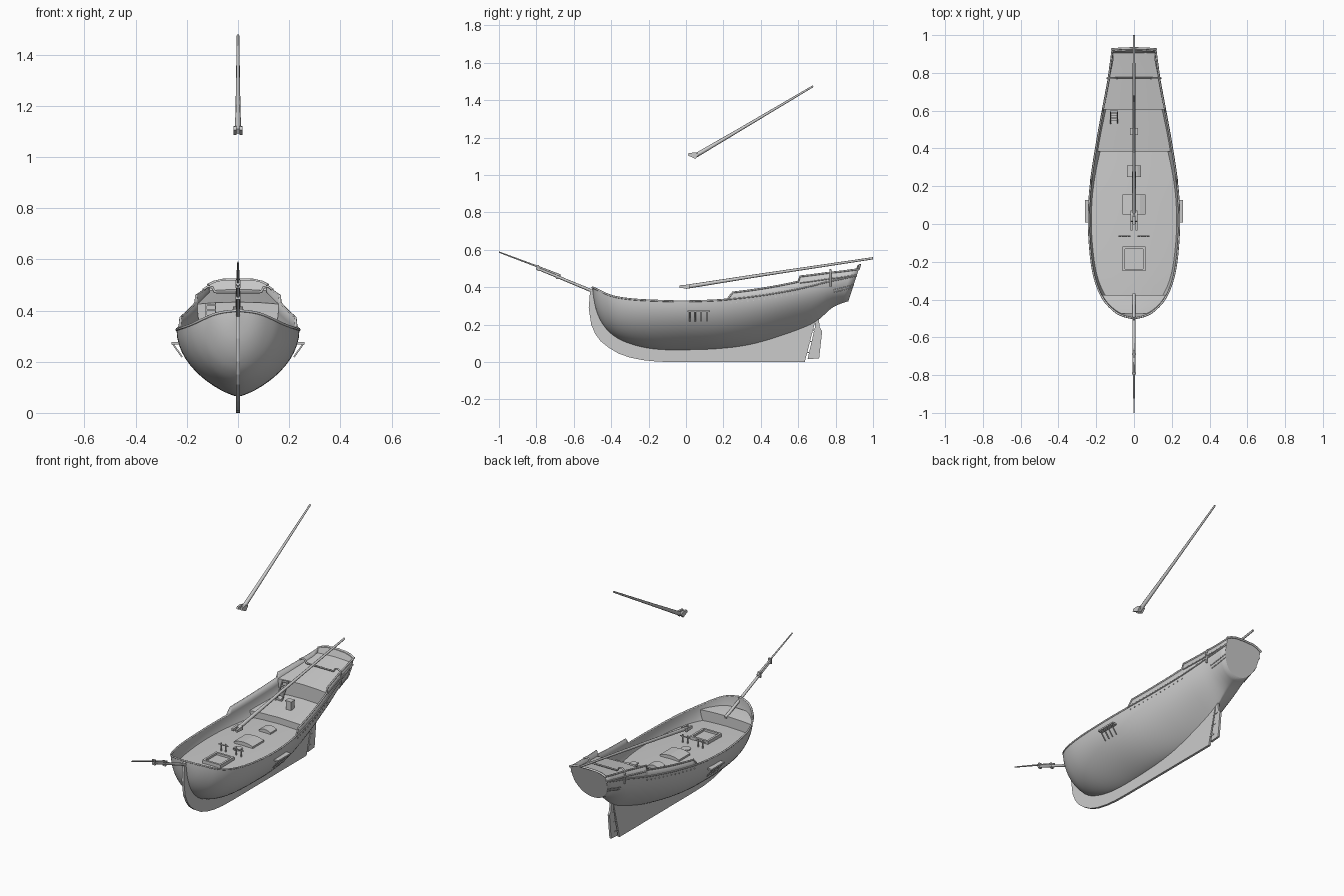
import bpy, bmesh, math
from mathutils import Vector

if "Cube" in bpy.data.objects:
    bpy.data.objects.remove(bpy.data.objects["Cube"])


def mesh_obj(name, verts, faces, smooth=None, fix=True):
    me = bpy.data.meshes.new(name)
    me.from_pydata([tuple(v) for v in verts], [], faces)
    if fix:
        bm = bmesh.new()
        bm.from_mesh(me)
        bmesh.ops.recalc_face_normals(bm, faces=bm.faces)
        bm.to_mesh(me)
        bm.free()
    ob = bpy.data.objects.new(name, me)
    bpy.context.collection.objects.link(ob)
    if smooth:
        bpy.ops.object.select_all(action='DESELECT')
        ob.select_set(True)
        bpy.context.view_layer.objects.active = ob
        bpy.ops.object.shade_smooth_by_angle(angle=math.radians(smooth))
    return ob


def box(name, c, s):
    v = [(c[0] + i * s[0] / 2, c[1] + j * s[1] / 2, c[2] + k * s[2] / 2)
         for i in (-1, 1) for j in (-1, 1) for k in (-1, 1)]
    f = [(0, 1, 3, 2), (4, 6, 7, 5), (0, 4, 5, 1), (2, 3, 7, 6), (0, 2, 6, 4), (1, 5, 7, 3)]
    return mesh_obj(name, v, f)


def prism(name, pts, step):
    # extrude a planar 3D outline by a vector
    n, st = len(pts), Vector(step)
    v = [Vector(p) for p in pts]
    v += [p + st for p in v]
    f = [tuple(range(n)), tuple(range(2 * n - 1, n - 1, -1))]
    f += [(i, (i + 1) % n, n + (i + 1) % n, n + i) for i in range(n)]
    return mesh_obj(name, v, f)


def tube(name, pts, r, r_end=None, res=2):
    cu = bpy.data.curves.new(name, 'CURVE')
    cu.dimensions = '3D'
    cu.bevel_depth, cu.bevel_resolution, cu.use_fill_caps = r, res, True
    sp = cu.splines.new('POLY')
    sp.points.add(len(pts) - 1)
    for i, p in enumerate(pts):
        sp.points[i].co = (*p, 1)
        if r_end:
            sp.points[i].radius = 1 + (r_end / r - 1) * i / (len(pts) - 1)
    tmp = bpy.data.objects.new(name, cu)
    bpy.context.collection.objects.link(tmp)
    me = bpy.data.meshes.new_from_object(tmp)
    bpy.data.objects.remove(tmp)
    ob = bpy.data.objects.new(name, me)
    bpy.context.collection.objects.link(ob)
    return ob


def interp(tab, y, smooth=True):
    if y <= tab[0][0]:
        return tab[0][1]
    if y >= tab[-1][0]:
        return tab[-1][1]
    i = max(k for k in range(len(tab)) if tab[k][0] <= y)
    (x0, a), (x1, b) = tab[i], tab[i + 1]
    h = x1 - x0
    t = (y - x0) / h
    if not smooth:
        return a + (b - a) * t
    l, q = tab[max(i - 1, 0)], tab[min(i + 2, len(tab) - 1)]
    m0, m1 = (b - l[1]) / (x1 - l[0]) * h, (q[1] - a) / (q[0] - x0) * h
    return ((2 * t**3 - 3 * t**2 + 1) * a + (t**3 - 2 * t**2 + t) * m0
            + (3 * t**2 - 2 * t**3) * b + (t**3 - t**2) * m1)


# Hull lines along y: sheer, keel rabbet, half beam, section fullness, bulwark step
SHEER = [(-.5, .40), (-.4, .355), (-.3, .337), (-.15, .328), (0, .325), (.2, .333),
         (.4, .355), (.6, .39), (.8, .44), (.87, .462)]
KEEL = [(-.5, .385), (-.49, .32), (-.477, .268), (-.45, .21), (-.41, .16), (-.35, .118),
        (-.25, .083), (-.14, .066), (0, .064), (.18, .071), (.34, .091), (.5, .134),
        (.66, .193), (.72, .235), (.77, .28), (.82, .308), (.87, .325)]
BEAM = [(-.5, .004), (-.49, .05), (-.475, .085), (-.45, .118), (-.41, .155), (-.35, .188),
        (-.25, .218), (-.1, .236), (.05, .24), (.2, .231), (.4, .202), (.6, .166), (.87, .115)]
FULL = [(-.5, 1), (-.35, 1.2), (-.1, 1.5), (.2, 1.5), (.45, 1.9), (.65, 2.1), (.77, 1.4), (.87, .9)]
STEP = [(.22, 0), (.25, .035), (.6, .04), (.61, .066), (.87, .035)]


def half_width(y, z):
    s, k = interp(SHEER, y), interp(KEEL, y)
    t = min(1, max(0, (z - k) / (s - k)))
    return interp(BEAM, y) * (1 - (1 - t)**2)**(interp(FULL, y) / 2)


def rake(y, z):
    return y + max(0, (y - .75) / .12) * .055 * (z - .33) / .17


def top(y):
    return interp(SHEER, y) + interp(STEP, y, False)


ys = sorted([-.5 + 1.37 * (i / 70)**1.5 for i in range(71)] + [.22, .25, .6, .61])
ROWS = 14


def half_section(y):
    s, k = interp(SHEER, y), interp(KEEL, y)
    out = []
    for j in range(ROWS + 1):
        z = k + (s - k) * (1 - math.cos(math.pi / 2 * j / ROWS))
        out.append((half_width(y, z), rake(y, z), z))
    z = top(y) + .001
    return out + [(interp(BEAM, y), rake(y, z), z)]


# Hull shell
verts, faces = [], []
W = 2 * (ROWS + 2) - 1
for y in ys:
    h = half_section(y)
    verts += [(-x, yy, z) for x, yy, z in h[:0:-1]] + h
for i in range(len(ys) - 1):
    for j in range(W - 1):
        a = i * W + j
        faces.append((a, a + W, a + W + 1, a + 1))
hull = mesh_obj("hull", verts, faces, 40, fix=False)
mod = hull.modifiers.new("planking", 'SOLIDIFY')
mod.thickness, mod.offset = .006, -1

# Transom with arched top
ring = verts[-W:]
xt, yt, zt = ring[-1]
arch = [(xt * c, yt + .006 * (1 - c * c), zt + .022 * (1 - c**4)) for c in (.8, .5, 0, -.5, -.8)]
prism("transom", ring + arch, (0, -.012, 0))
tube("taffrail", [(xt + .004, yt, zt)] + arch + [(-xt - .004, yt, zt)], .006)

# Cap rail all round, rubbing rails and stern mouldings
side = [(interp(BEAM, y) - .001, rake(y, top(y)), top(y)) for y in ys]
tube("cap_rail", [(-x, y, z) for x, y, z in side[::-1]] + side, .005)
for sx in (-1, 1):
    for name, drop, y0 in (("rubbing_rail", 0, .21), ("poop_rail", -.033, .61),
                           ("stern_moulding", .05, .77), ("stern_moulding", .065, .77)):
        pts = []
        for y in [q for q in ys if q >= y0]:
            z = interp(SHEER, y) - drop * (1 if drop > 0 else (.9 - y) / .3)
            pts.append((sx * (half_width(y, z) + .001), rake(y, z), z))
        tube(name, pts, .004 if drop <= 0 else .0025, res=1)
    # Scuppers
    for i in range(13):
        y = .24 + .03 * i
        z = interp(SHEER, y) - .02
        box("scupper", (sx * half_width(y, z), y, z), (.006, .006, .005))

# Stepped decks with a slight camber
deck = [(-.475 + .02 * i, .34 - .003 * i) for i in range(6)]
deck += [(-.375 + .04 * i, .265 + .0004 * i) for i in range(20)]
deck += [(.385 + .044 * i, .31 + .006 * i) for i in range(6)]
deck += [(.605 + .052 * i, .425 + .009 * i) for i in range(7)]
cs = (-1, -.6, 0, .6, 1)
verts, faces = [], []
for y, z in deck:
    w = max(.003, half_width(min(y, .87), z) - .004)
    verts += [(w * c, y, z + .05 * w * (1 - c * c)) for c in cs]
for i in range(len(deck) - 1):
    faces += [(5 * i + j, 5 * i + j + 1, 5 * i + j + 6, 5 * i + j + 5) for j in range(4)]
mesh_obj("decks", verts, faces, 30)

# Keel, stem and deadwood
outer = [(-.512, .39), (-.52, .29), (-.507, .2), (-.485, .15), (-.455, .11), (-.415, .078),
         (-.36, .045), (-.3, .024), (-.23, .01), (-.15, .002), (-.05, 0), (.635, 0), (.69, .215)]
inner = [(y, interp(KEEL, y) + .01) for y in (.66, .5, .34, .18, 0, -.14, -.25, -.35, -.41, -.45, -.477, -.49)]
prism("keel", [(-.007, y, z) for y, z in outer + inner + [(-.497, .395)]], (.014, 0, 0))

# Rudder with pintles
prism("rudder", [(-.006, y, z) for y, z in
      ((.65, .015), (.712, .02), (.728, .165), (.715, .185), (.708, .25), (.69, .25), (.69, .19))], (.012, 0, 0))
for z in (.05, .11, .17):
    box("pintle", (0, .65 + .23 * z, z), (.017, .035, .006))

# Spars
tube("bowsprit", [(0, -.37, .325), (0, -.8, .503)], .009, .007)
tube("jib_boom", [(0, -.67, .462), (0, -.8, .513), (0, -1, .588)], .006, .0035)
for y, z in ((-.69, .459), (-.79, .503)):
    box("bowsprit_band", (0, y, z), (.02, .008, .032))
tube("boom", [(0, .0, .402), (0, .4, .465), (0, 1, .555)], .011, .006)
tube("gaff", [(0, .045, 1.1), (0, .3, 1.25), (0, .68, 1.475)], .012, .005)
for sx in (-1, 1):
    prism("boom_jaw", [(sx * .007, y, z) for y, z in
          ((-.035, .396), (-.035, .41), (.02, .415), (.02, .392))], (sx * .012, 0, 0))
    prism("gaff_jaw", [(sx * .006, y, z) for y, z in
          ((.01, 1.105), (.015, 1.118), (.05, 1.12), (.072, 1.112), (.05, 1.086))], (sx * .012, 0, 0))

# Mast collar
n = 20
prism("mast_collar", [(.026 * math.cos(2 * math.pi * i / n), .026 * math.sin(2 * math.pi * i / n), .26)
                      for i in range(n)], (0, 0, .025))

# Open cargo hatch with coaming
for s in (-1, 1):
    box("hatch_coaming_side", (s * .054, -.185, .283), (.012, .13, .024))
    box("hatch_coaming_end", (0, -.185 + s * .059, .283), (.12, .012, .024))
box("hatch_cover", (0, -.185, .277), (.098, .108, .012))

# Arched companion hatches and binnacle
for name, y0, y1, w in (("skylight", .05, .155, .062), ("small_hatch", .25, .31, .038)):
    prof = [(w * c, y0, .29 + .012 * (1 - c * c)) for c in (1, .5, 0, -.5, -1)]
    prism(name, [(-w, y0, .262), (w, y0, .262)] + prof, (0, y1 - y0, 0))
box("binnacle", (0, .49, .35), (.034, .03, .06))
box("binnacle_top", (0, .49, .381), (.04, .036, .006))

# Fife rails beside the mast
for s in (-1, 1):
    tube("fife_rail", [(s * .018, -.065, .314), (s * .082, -.065, .314)], .0035, res=1)
    for x in (.034, .066):
        tube("fife_post", [(s * x, -.065, .26), (s * x, -.065, .325)], .0045, res=1)

# Poop ladder
for x in (-.124, -.088):
    prism("ladder_side", [(x - .0025, y, z) for y, z in
          ((.525, .325), (.537, .325), (.606, .43), (.594, .43))], (.005, 0, 0))
for i in range(5):
    box("ladder_tread", (-.106, .538 + .0145 * i, .34 + .0205 * i), (.034, .014, .004))

# Mainsheet horse arching over the poop
arc = [(.136, .405), (.141, .45), (.134, .482), (.118, .494), (.1, .49), (.092, .475), (.085, .472)]
tube("sheet_horse", [(-x, .772, z) for x, z in arc] + [(x, .772, z) for x, z in arc[::-1]], .005)

# Shroud channels with struts
for s in (-1, 1):
    box("channel", (s * .244, .067, .272), (.03, .12, .009))
    for y in (.02, .05, .08, .112):
        tube("chainplate", [(s * .255, y, .27), (s * .218, y, .218)], .0035, res=1)
